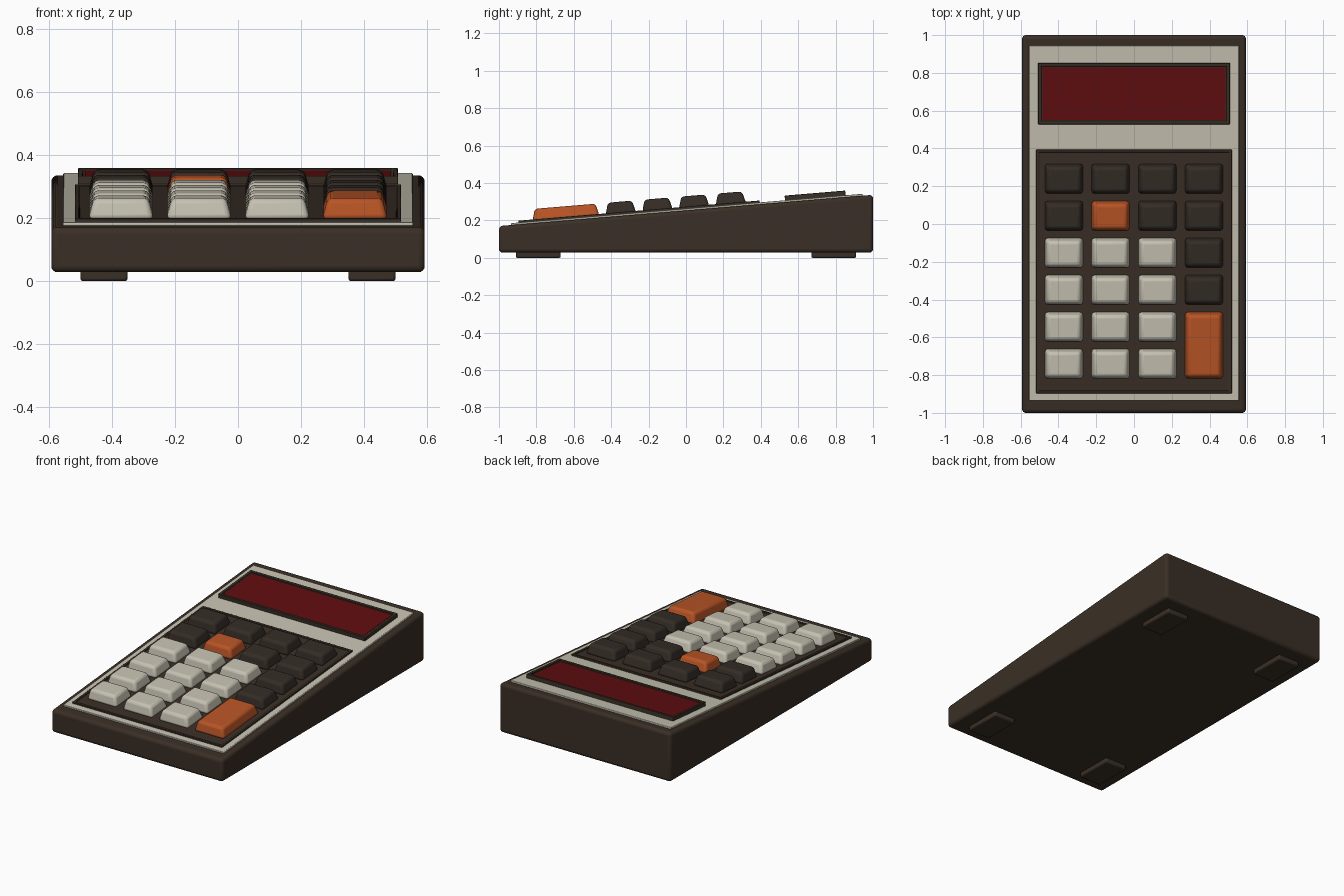
import bpy, bmesh, math
from mathutils import Matrix

if "Cube" in bpy.data.objects:
    bpy.data.objects.remove(bpy.data.objects["Cube"])

Z_FRONT, Z_BACK = 0.17, 0.337
SLOPE = math.atan((Z_BACK - Z_FRONT) / 2)


def material(name, rgb):
    m = bpy.data.materials.new(name)
    m.diffuse_color = (*rgb, 1)
    m.use_nodes = True
    m.node_tree.nodes["Principled BSDF"].inputs["Base Color"].default_value = m.diffuse_color
    return m


BROWN = material("dark brown", (0.042, 0.028, 0.019))
KEY_BROWN = material("key brown", (0.034, 0.025, 0.019))
CREAM = material("cream", (0.56, 0.53, 0.44))
ORANGE = material("burnt orange", (0.48, 0.088, 0.019))
RED = material("display red", (0.115, 0.004, 0.005))


def surface(y):
    return Z_FRONT + (y + 1) * math.tan(SLOPE)


def finish(name, bm, mat, bevel=0, segments=2):
    bmesh.ops.recalc_face_normals(bm, faces=bm.faces)
    me = bpy.data.meshes.new(name)
    bm.to_mesh(me)
    bm.free()
    me.materials.append(mat)
    ob = bpy.data.objects.new(name, me)
    bpy.context.collection.objects.link(ob)
    if bevel:
        mod = ob.modifiers.new("soft edges", 'BEVEL')
        mod.width, mod.segments = bevel, segments
        mod.limit_method, mod.angle_limit = 'ANGLE', math.radians(30)
    bpy.ops.object.select_all(action='DESELECT')
    ob.select_set(True)
    bpy.context.view_layer.objects.active = ob
    bpy.ops.object.shade_smooth_by_angle(angle=math.radians(35))
    return ob


def block(name, mat, x, y, w, d, z0, z1, taper=0, rim=0, sink=0,
          bevel=0, segments=2, sloped=True):
    """Box centred on x, y; heights are above the sloped deck when sloped."""
    bm = bmesh.new()
    bmesh.ops.create_cube(bm, size=1)
    for v in bm.verts:
        top = v.co.z > 0
        t = 2 * taper if top else 0
        v.co = (v.co.x * (w - t), v.co.y * (d - t), z1 if top else z0)
    if rim:
        # sunken centre inside a raised rim
        bm.normal_update()
        top = max(bm.faces, key=lambda f: f.calc_center_median().z)
        bmesh.ops.inset_region(bm, faces=[top], thickness=rim)
        res = bmesh.ops.extrude_discrete_faces(bm, faces=[top])
        for f in res["faces"]:
            for v in f.verts:
                v.co.z -= sink
    ob = finish(name, bm, mat, bevel, segments)
    base = surface(y) if sloped else 0
    ob.matrix_world = Matrix.Translation((x, y, base)) @ Matrix.Rotation(SLOPE if sloped else 0, 4, 'X')
    return ob


# Wedge-shaped case
bm = bmesh.new()
bmesh.ops.create_cube(bm, size=1)
for v in bm.verts:
    y = 2 * v.co.y
    v.co = (v.co.x * 1.185, y, surface(y) if v.co.z > 0 else 0.028)
finish("case", bm, BROWN, 0.02, 4)

# Feet
for sx in (-1, 1):
    for sy in (-1, 1):
        block("foot", BROWN, sx * 0.425, sy * 0.79, 0.15, 0.24, 0, 0.04, bevel=0.008, sloped=False)

# Cream face plate, keypad tray, display frame and window
block("face_plate", CREAM, 0, 0.005, 1.11, 1.885, -0.01, 0.010, bevel=0.003)
block("keypad_tray", BROWN, 0, -0.25, 1.035, 1.295, 0, 0.020, rim=0.02, sink=0.006, bevel=0.002)
block("display_frame", BROWN, 0, 0.692, 1.015, 0.325, 0, 0.035, rim=0.022, sink=0.010, bevel=0.003)
block("display_window", RED, 0, 0.692, 0.97, 0.28, 0.02, 0.0285)

# Keys
COLS = [-0.371, -0.124, 0.124, 0.371]
ROWS = [0.241, 0.045, -0.151, -0.347, -0.543, -0.738]


def key(name, mat, x, y, d=0.165):
    block(name, mat, x, y, 0.208, d, 0.010, 0.076, taper=0.018, bevel=0.016, segments=3)


for r, y in enumerate(ROWS):
    for c, x in enumerate(COLS):
        if c == 3 and r >= 4:
            continue
        if (r, c) == (1, 1):
            key("accent_key", ORANGE, x, y)
        elif r < 2 or c == 3:
            key("function_key", KEY_BROWN, x, y)
        else:
            key("number_key", CREAM, x, y)
key("tall_key", ORANGE, COLS[3], -0.64, 0.36)
